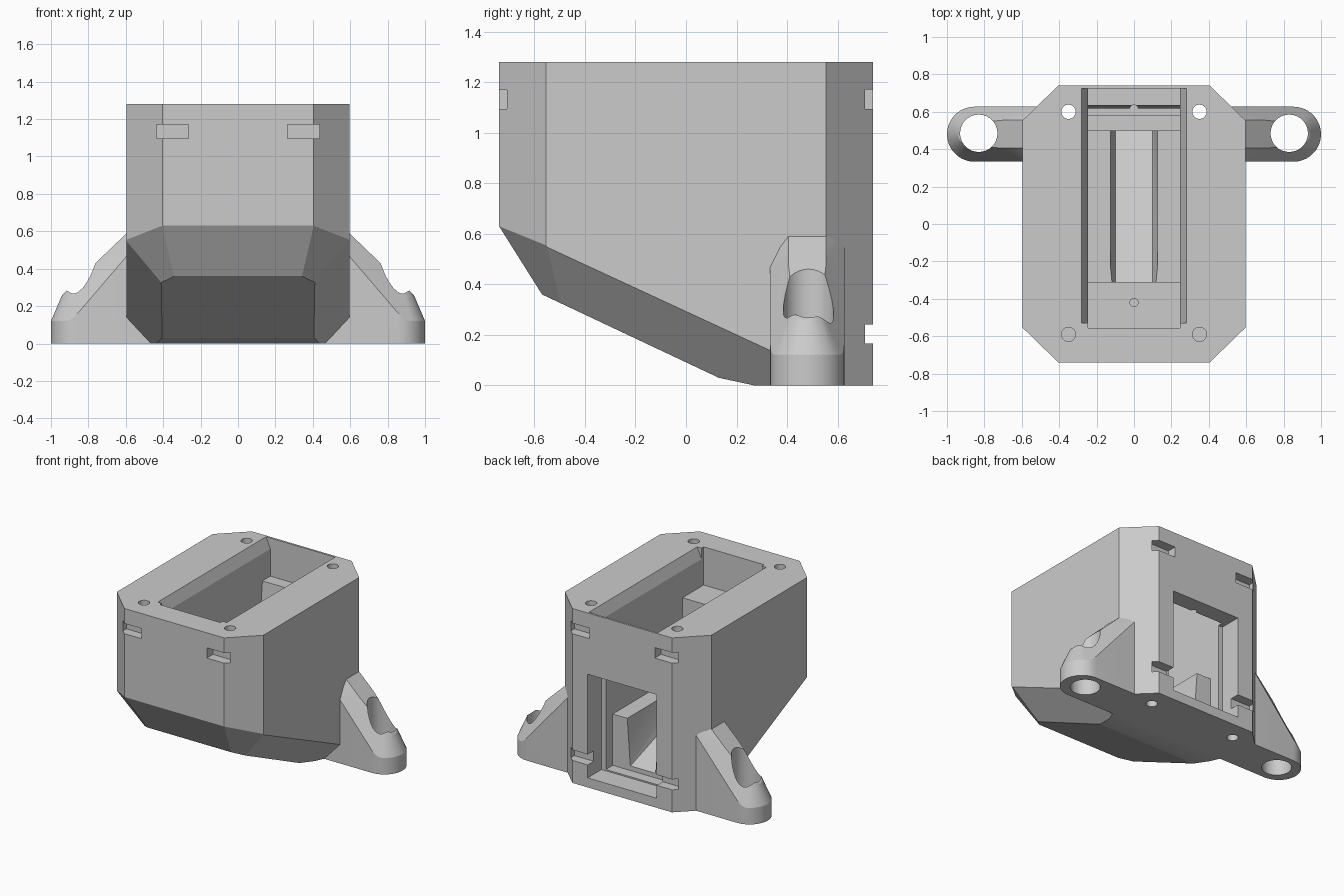
import bpy, bmesh, math
from mathutils import Vector

if "Cube" in bpy.data.objects:
    bpy.data.objects.remove(bpy.data.objects["Cube"], do_unlink=True)

grey = bpy.data.materials.new("plain_grey")
grey.use_nodes = True
COLOUR = (0.6, 0.6, 0.6, 1)
grey.diffuse_color = COLOUR
grey.node_tree.nodes["Principled BSDF"].inputs["Base Color"].default_value = COLOUR


def make_object(name, bm):
    bmesh.ops.recalc_face_normals(bm, faces=bm.faces)
    mesh = bpy.data.meshes.new(name)
    bm.to_mesh(mesh)
    bm.free()
    mesh.materials.append(grey)
    obj = bpy.data.objects.new(name, mesh)
    bpy.context.collection.objects.link(obj)
    return obj


def convex(points):
    bm = bmesh.new()
    for p in points:
        bm.verts.new(p)
    bmesh.ops.convex_hull(bm, input=bm.verts)
    bmesh.ops.dissolve_limit(bm, angle_limit=0.001, verts=bm.verts, edges=bm.edges)
    return bm


def plan(outline, z0, z1):
    return convex([(x, y, z) for x, y in outline for z in (z0, z1)])


def slice_off(bm, point, normal):
    # Remove everything beyond a plane and close the cut
    cut = bmesh.ops.bisect_plane(bm, geom=bm.verts[:] + bm.edges[:] + bm.faces[:],
                                 plane_co=point, plane_no=Vector(normal).normalized(),
                                 clear_outer=True)
    edges = [e for e in cut["geom_cut"] if isinstance(e, bmesh.types.BMEdge)]
    bmesh.ops.edgenet_fill(bm, edges=[e for e in edges if e.is_boundary])


def box(x0, x1, y0, y1, z0, z1):
    return plan([(x, y) for x in (x0, x1) for y in (y0, y1)], z0, z1)


def cylinder(x, y, radius, z0, z1, sides=32):
    turn = 2 * math.pi / sides
    return plan([(x + radius * math.cos(i * turn), y + radius * math.sin(i * turn))
                 for i in range(sides)], z0, z1)


def side_prism(half_width, profile):
    return convex([(x, y, z) for y, z in profile for x in (-half_width, half_width)])


def combine(target, bm, operation):
    tool = make_object("tool", bm)
    tool.hide_render = True
    mod = target.modifiers.new("combine", "BOOLEAN")
    mod.operation, mod.solver, mod.object = operation, "EXACT", tool
    graph = bpy.context.evaluated_depsgraph_get()
    mesh = bpy.data.meshes.new_from_object(target.evaluated_get(graph))
    target.modifiers.clear()
    target.data = mesh
    bpy.data.objects.remove(tool, do_unlink=True)


# Octagonal body with a sloping, chamfered underside
octagon = [(sx * x, sy * y) for sx in (-1, 1) for sy in (-1, 1)
           for x, y in ((0.595, 0.555), (0.405, 0.74))]
front = plan(octagon, 0, 1.28)
slice_off(front, (0, -0.74, 0.63), (0, -0.27, -0.17))
slice_off(front, (0, 0.13, 0.03), (0, -0.33, -0.7))
slice_off(front, (0, 0.27, 0), (0, -0.03, -0.14))
for s in (-1, 1):
    slice_off(front, (s * 0.595, 0.33, 0.14), (s * 1.07, -0.463, -1))
    slice_off(front, (s * 0.405, -0.74, 0.63), (s * 0.377, -0.568, -0.445))
housing = make_object("housing", front)

# Rear of the body reaches the ground at full width
rear = plan(octagon, 0, 1.28)
slice_off(rear, (0, 0.335, 0), (0, -1, 0))
combine(housing, rear, "UNION")

# Sloping mounting ears with rounded tips
EAR_Y, EAR_R = 0.48, 0.147
EAR_X = 1 - EAR_R
for s in (-1, 1):
    arc = [math.radians(a) for a in range(-90, 91, 10)]
    outline = [(0.45, EAR_Y - EAR_R), (0.45, EAR_Y + EAR_R)]
    outline += [(EAR_X + EAR_R * math.cos(a), EAR_Y + EAR_R * math.sin(a)) for a in arc]
    ear = plan(outline, 0, 0.595)
    slice_off(ear, (0.595, EAR_Y, 0.59), (0.96, 0, 1))
    for t in (-1, 1):
        slice_off(ear, (0.595, EAR_Y + t * 0.075, 0.59), (0.96, t * 1.33, 1))
    for a in arc[3:-3]:
        c, n = math.cos(a), math.sin(a)
        slice_off(ear, (EAR_X + EAR_R * c, EAR_Y + EAR_R * n, 0.12), (0.14 * c, 0.14 * n, 0.06))
    for v in ear.verts:
        v.co.x *= s
    combine(housing, ear, "UNION")

cutters = []
# Upper pocket with bevelled long edges
cutters.append(box(-0.245, 0.245, -0.555, 0.725, 1.0, 1.35))
cutters.append(convex([(sx * x, y, z) for sx in (-1, 1) for y in (-0.53, 0.725)
                       for x, z in ((0.245, 1.2), (0.28, 1.28), (0.28, 1.35))]))
# Main well, then a tapered slot with a sloping floor
cutters.append(side_prism(0.245, [(-0.31, 1.05), (0.638, 1.05), (0.58, 0.83),
                                  (0.58, 0.456), (-0.31, 0.456)]))
cutters.append(convex([(s * x, y, z) for s in (-1, 1) for x, y, z in (
    (0.13, -0.31, 0.5), (0.13, 0.6, 0.5), (0.1, -0.31, 0.39), (0.1, 0.6, 0.08))]))
# Rear window
cutters.append(box(-0.245, 0.245, 0.5, 0.7, 0.08, 0.83))
cutters.append(box(-0.28, 0.28, 0.58, 0.8, 0.07, 0.83))
# Strap notches, screw holes and ear holes
for s in (-1, 1):
    lo, hi = sorted((s * 0.265, s * 0.437))
    cutters.append(box(lo, hi, -0.8, -0.67, 1.095, 1.17))
    for z in (0.165, 1.095):
        cutters.append(box(lo, hi, 0.67, 0.8, z, z + 0.077))
    cutters.append(cylinder(s * 0.35, 0.6, 0.038, -0.1, 1.4))
    cutters.append(cylinder(s * 0.35, -0.59, 0.038, 0.9, 1.4))
    cutters.append(cylinder(s * 0.83, 0.485, 0.1, -0.1, 0.8))
# Small wire holes in the two ledges
for y in (-0.42, 0.615):
    cutters.append(cylinder(0, y, 0.022, 0.75, 1.1, 16))
for cutter in cutters:
    combine(housing, cutter, "DIFFERENCE")

# Crisp edges, smooth curves
bpy.ops.object.select_all(action="DESELECT")
housing.select_set(True)
bpy.context.view_layer.objects.active = housing
bpy.ops.object.shade_smooth_by_angle(angle=math.radians(12.5))
